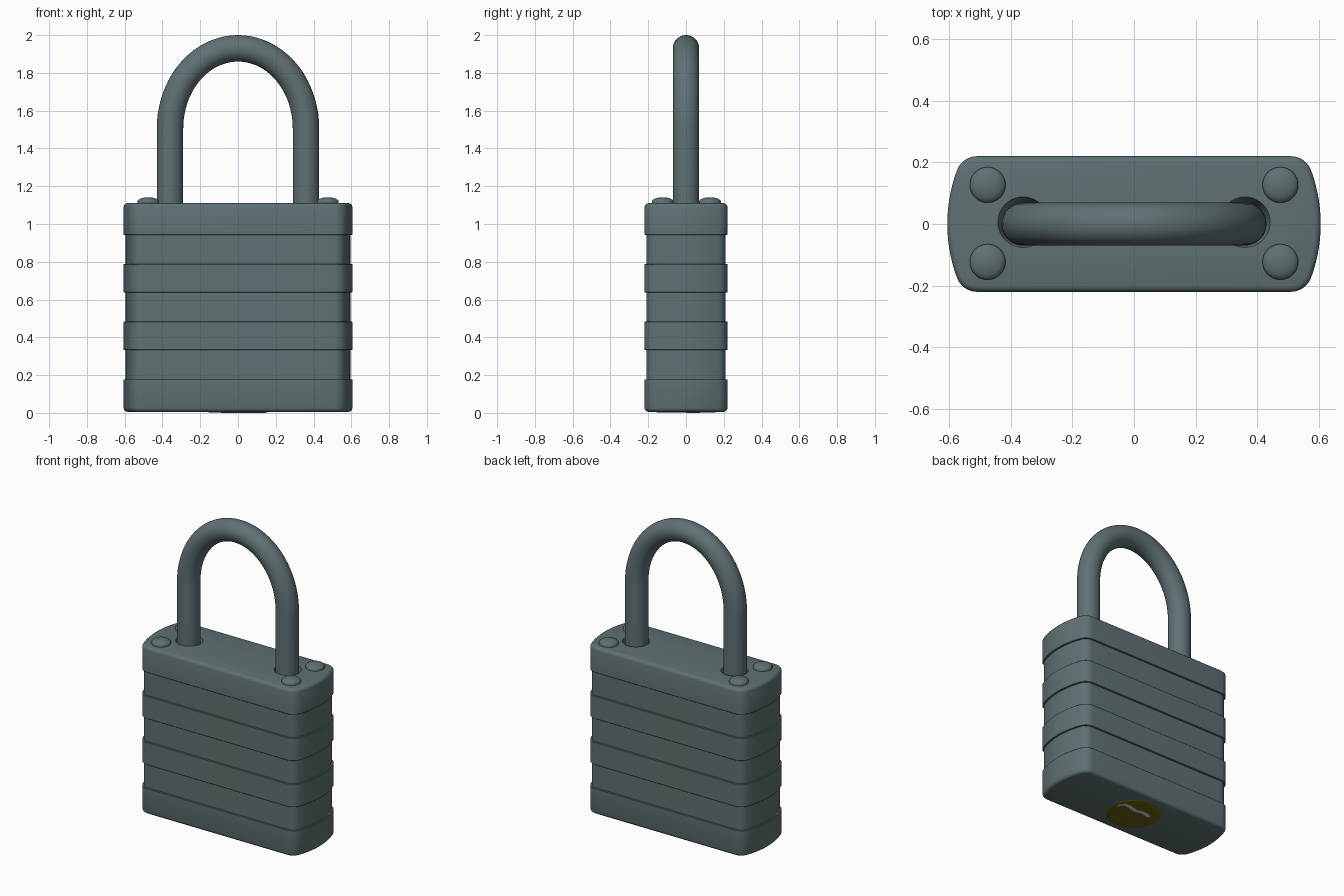
import bpy, bmesh, math
from mathutils import Vector

if "Cube" in bpy.data.objects:
    bpy.data.objects.remove(bpy.data.objects["Cube"])


def material(name, rgb):
    m = bpy.data.materials.new(name)
    m.diffuse_color = (*rgb, 1)
    m.use_nodes = True
    m.node_tree.nodes["Principled BSDF"].inputs["Base Color"].default_value = m.diffuse_color
    return m


STEEL = material("blue grey steel", (0.115, 0.165, 0.172))
BRASS = material("dark brass", (0.14, 0.118, 0.008))
PALE = material("pale metal", (0.62, 0.70, 0.70))


def activate(ob):
    bpy.ops.object.select_all(action='DESELECT')
    ob.select_set(True)
    bpy.context.view_layer.objects.active = ob


def smooth(ob, angle=35):
    activate(ob)
    bpy.ops.object.shade_smooth_by_angle(angle=math.radians(angle))


def loft(name, rings, mat):
    """Skin a stack of equal-length point rings and cap both ends."""
    bm = bmesh.new()
    loops = [[bm.verts.new(p) for p in ring] for ring in rings]
    n = len(loops[0])
    for a, b in zip(loops, loops[1:]):
        for i in range(n):
            j = (i + 1) % n
            bm.faces.new((a[i], a[j], b[j], b[i]))
    bm.faces.new(loops[0][::-1])
    bm.faces.new(loops[-1])
    bmesh.ops.recalc_face_normals(bm, faces=bm.faces[:])
    me = bpy.data.meshes.new(name)
    bm.to_mesh(me)
    bm.free()
    me.materials.append(mat)
    ob = bpy.data.objects.new(name, me)
    bpy.context.collection.objects.link(ob)
    return ob


def lathe(name, x, y, profile, mat, n=40):
    rings = [[(x + r * math.cos(2 * math.pi * i / n), y + r * math.sin(2 * math.pi * i / n), z)
              for i in range(n)] for r, z in profile]
    return loft(name, rings, mat)


def outline(z, inset):
    """Plate outline: straight front and back, bowed ends, filleted corners."""
    big, fil = 0.5 - inset, 0.07 - inset
    cx, fx, fy = 0.106, 0.509, 0.15
    a = math.atan2(fy, fx - cx)
    half = [(cx + big * math.cos(t), big * math.sin(t))
            for t in (-a + 2 * a * i / 14 for i in range(15))]
    fillet = [(fx + fil * math.cos(t), fy + fil * math.sin(t))
              for t in (a + (math.pi / 2 - a) * i / 8 for i in range(1, 9))]
    right = [(x, -y) for x, y in reversed(fillet)] + half + fillet
    left = [(-x, -y) for x, y in right]
    return [(x, y, z) for x, y in right + left]


# Body: stacked plates, alternately wide and slightly inset
profile = [(0.006, 0.02), (0.009, 0.01), (0.016, 0.003), (0.026, 0)]
for low, high in ((0.178, 0.333), (0.483, 0.638), (0.788, 0.943)):
    profile += [(low - 0.002, 0), (low, 0.002), (low, 0.011),
                (high, 0.011), (high, 0.002), (high + 0.002, 0)]
profile += [(1.09, 0), (1.10, 0.003), (1.107, 0.01), (1.11, 0.02)]
body = loft("lock_body", [outline(z, d) for z, d in profile], STEEL)

# Flared holes for the shackle legs
for side in (-1, 1):
    cutter = lathe("hole_cutter", side * 0.36, 0.006,
                   [(0.06, 1.03), (0.082, 1.11), (0.082, 1.2)], STEEL)
    cutter.hide_render = True
    mod = body.modifiers.new("hole", 'BOOLEAN')
    mod.operation, mod.solver, mod.object = 'DIFFERENCE', 'EXACT', cutter
    activate(body)
    bpy.ops.object.modifier_apply(modifier=mod.name)
    bpy.data.objects.remove(cutter)
smooth(body)

# Shackle: swept round bar
path = [(-0.36, 0.97)]
path += [(-0.36 * math.cos(math.pi * i / 40), 1.505 + 0.425 * math.sin(math.pi * i / 40))
         for i in range(41)]
path += [(0.36, 0.97)]
rings = []
for i, (x, z) in enumerate(path):
    p, q = path[max(i - 1, 0)], path[min(i + 1, len(path) - 1)]
    t = Vector((q[0] - p[0], 0, q[1] - p[1])).normalized()
    nrm = Vector((-t.z, 0, t.x))
    rings.append([Vector((x, 0, z)) + 0.07 * (nrm * math.cos(a) + Vector((0, 1, 0)) * math.sin(a))
                  for a in (2 * math.pi * k / 32 for k in range(32))])
smooth(loft("shackle", rings, STEEL))

# Domed rivets on the four top corners
for sx in (-1, 1):
    for sy in (-1, 1):
        dome = [(0.058, 1.10), (0.058, 1.12), (0.054, 1.127), (0.042, 1.134),
                (0.025, 1.139), (0.008, 1.141)]
        smooth(lathe("rivet", sx * 0.475, 0.002 + sy * 0.125, dome, STEEL, 32), 50)

# Key cylinder under the body, a very shallow dome
smooth(lathe("key_cylinder", 0, 0, [(0.174, 0.012), (0.168, 0.006), (0.155, 0.003),
                                   (0.12, 0.0015), (0.06, 0.001)], BRASS, 48), 80)

# Wavy keyway plate on the cylinder
wave = [(0.145, 0.015), (0.12, 0.06), (0.07, 0.055), (0.02, 0.042), (-0.03, 0.055), (-0.09, 0.04)]
ribbon = [(x, y + 0.014) for x, y in wave] + [(x, y - 0.014) for x, y in reversed(wave)]
loft("keyway", [[(x, y, z) for x, y in ribbon] for z in (0.0, 0.006)], PALE)
